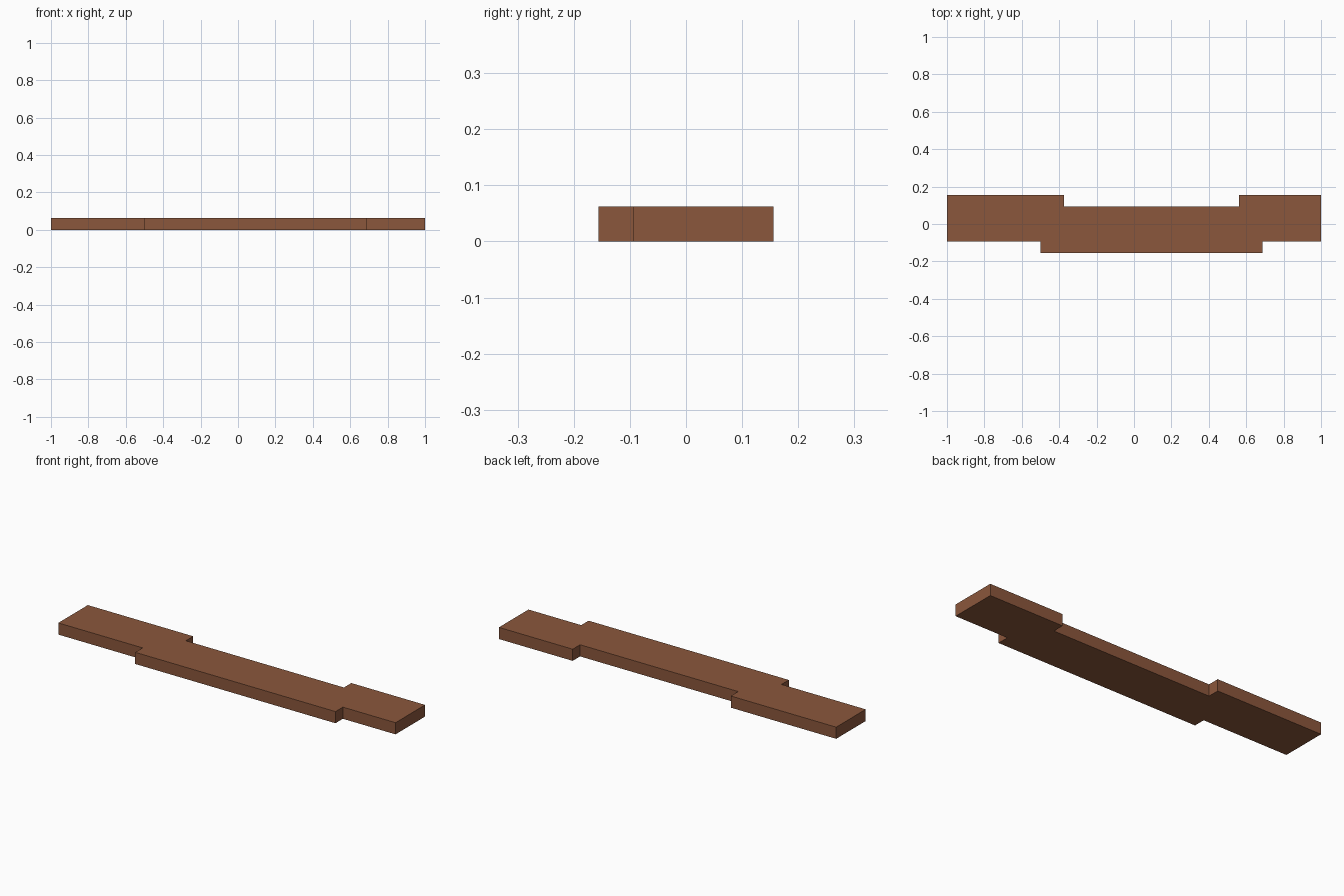
import bpy
import bmesh

cube = bpy.data.objects.get("Cube")
if cube:
    bpy.data.objects.remove(cube, do_unlink=True)

# Wood colour
wood = bpy.data.materials.new("brown_wood")
wood.use_nodes = True
colour = (0.258, 0.095, 0.045, 1)
wood.diffuse_color = colour
wood.node_tree.nodes["Principled BSDF"].inputs["Base Color"].default_value = colour

# Plank outline: ends shifted back, middle shifted forward
UNIT = 0.0625
OUTER, INNER = 2.5 * UNIT, 1.5 * UNIT
outline = [
    (-1, -INNER), (-0.5, -INNER), (-0.5, -OUTER), (0.6875, -OUTER),
    (0.6875, -INNER), (1, -INNER), (1, OUTER), (0.5625, OUTER),
    (0.5625, INNER), (-0.375, INNER), (-0.375, OUTER), (-1, OUTER),
]

# Extrude the outline to the plank thickness
bm = bmesh.new()
base = bm.faces.new([bm.verts.new((x, y, 0)) for x, y in outline])
top = bmesh.ops.extrude_face_region(bm, geom=[base], use_keep_orig=True)["geom"]
bmesh.ops.translate(bm, vec=(0, 0, UNIT),
                    verts=[v for v in top if isinstance(v, bmesh.types.BMVert)])
bmesh.ops.recalc_face_normals(bm, faces=bm.faces)
mesh = bpy.data.meshes.new("stepped_plank")
bm.to_mesh(mesh)
bm.free()
mesh.materials.append(wood)
plank = bpy.data.objects.new("stepped_plank", mesh)
bpy.context.collection.objects.link(plank)
